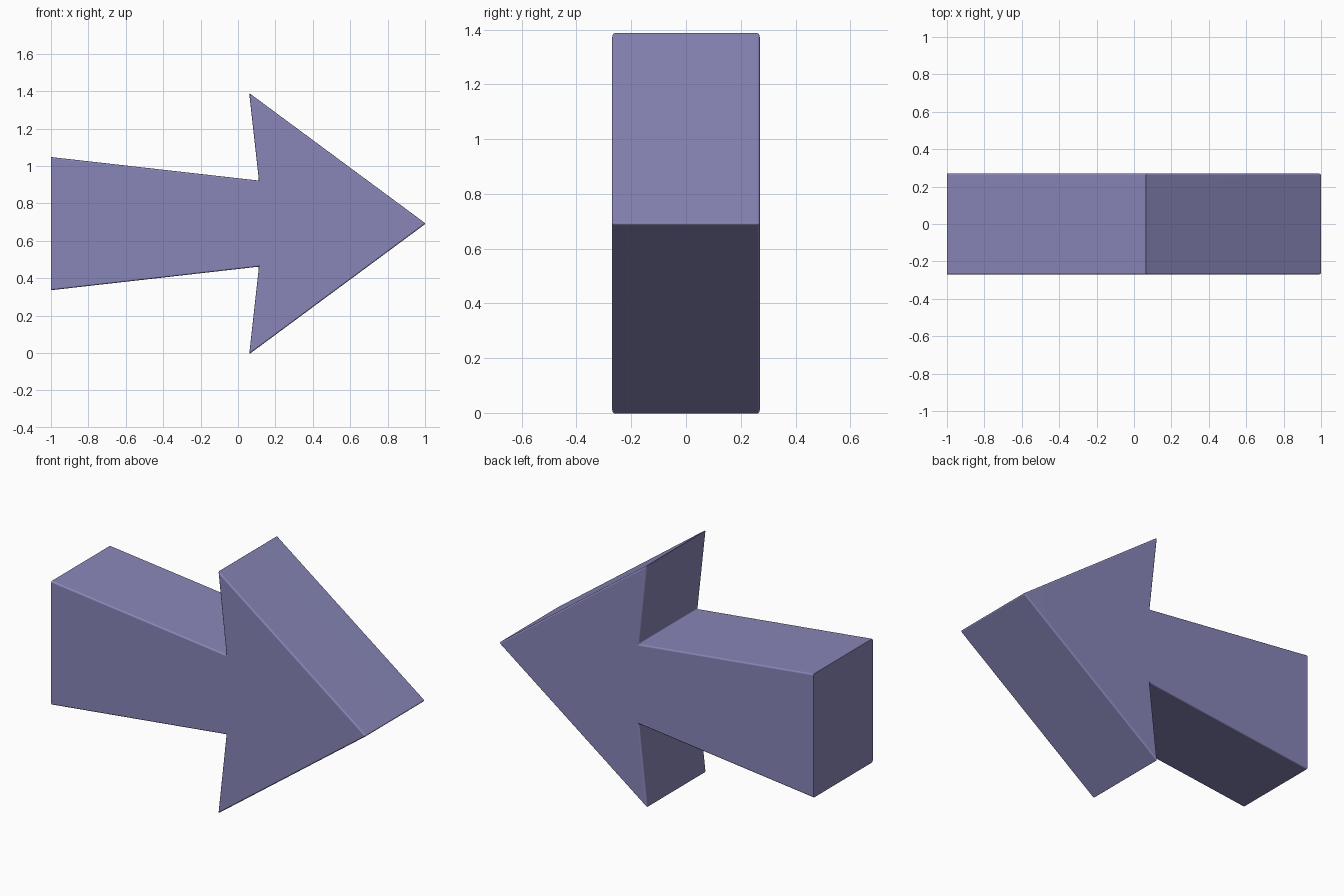
import bpy
import bmesh

cube = bpy.data.objects.get("Cube")
if cube:
    bpy.data.objects.remove(cube, do_unlink=True)

HALF_DEPTH = 0.27
MID_Z = 0.692
TAIL_X = -1.0

# Flat lavender paint
paint = bpy.data.materials.new("lavender")
paint.use_nodes = True
colour = (0.25, 0.24, 0.48, 1.0)
paint.diffuse_color = colour
bsdf = paint.node_tree.nodes["Principled BSDF"]
bsdf.inputs["Base Color"].default_value = colour
bsdf.inputs["Roughness"].default_value = 0.6

# Upper half of the arrow outline (x, height above the axis), mirrored below
upper = [(TAIL_X, 0.356), (0.112, 0.230), (0.060, 0.698)]
tip = [(1.004, 0.0)]
outline = upper + tip + [(x, -h) for x, h in reversed(upper)]

# Extrude the outline through the depth
bm = bmesh.new()
front = bm.faces.new([bm.verts.new((x, -HALF_DEPTH, MID_Z + h)) for x, h in outline])
extruded = bmesh.ops.extrude_face_region(bm, geom=[front], use_keep_orig=True)
back_verts = [g for g in extruded["geom"] if isinstance(g, bmesh.types.BMVert)]
bmesh.ops.translate(bm, verts=back_verts, vec=(0, 2 * HALF_DEPTH, 0))
bmesh.ops.recalc_face_normals(bm, faces=bm.faces[:])

# Soften every edge except those around the flat tail
soft = [e for e in bm.edges if any(v.co.x > TAIL_X + 0.01 for v in e.verts)]
bmesh.ops.bevel(bm, geom=soft, offset=0.009, offset_type='OFFSET',
                segments=3, profile=0.5, affect='EDGES', clamp_overlap=True)

mesh = bpy.data.meshes.new("arrow")
bm.to_mesh(mesh)
bm.free()
mesh.materials.append(paint)
arrow = bpy.data.objects.new("arrow", mesh)
bpy.context.collection.objects.link(arrow)

# Smooth the rounded edges, keep the tail sharp
bpy.ops.object.select_all(action='DESELECT')
arrow.select_set(True)
bpy.context.view_layer.objects.active = arrow
bpy.ops.object.shade_smooth_by_angle(angle=0.7)
normals = arrow.modifiers.new("flat_face_normals", 'WEIGHTED_NORMAL')
normals.keep_sharp = True
